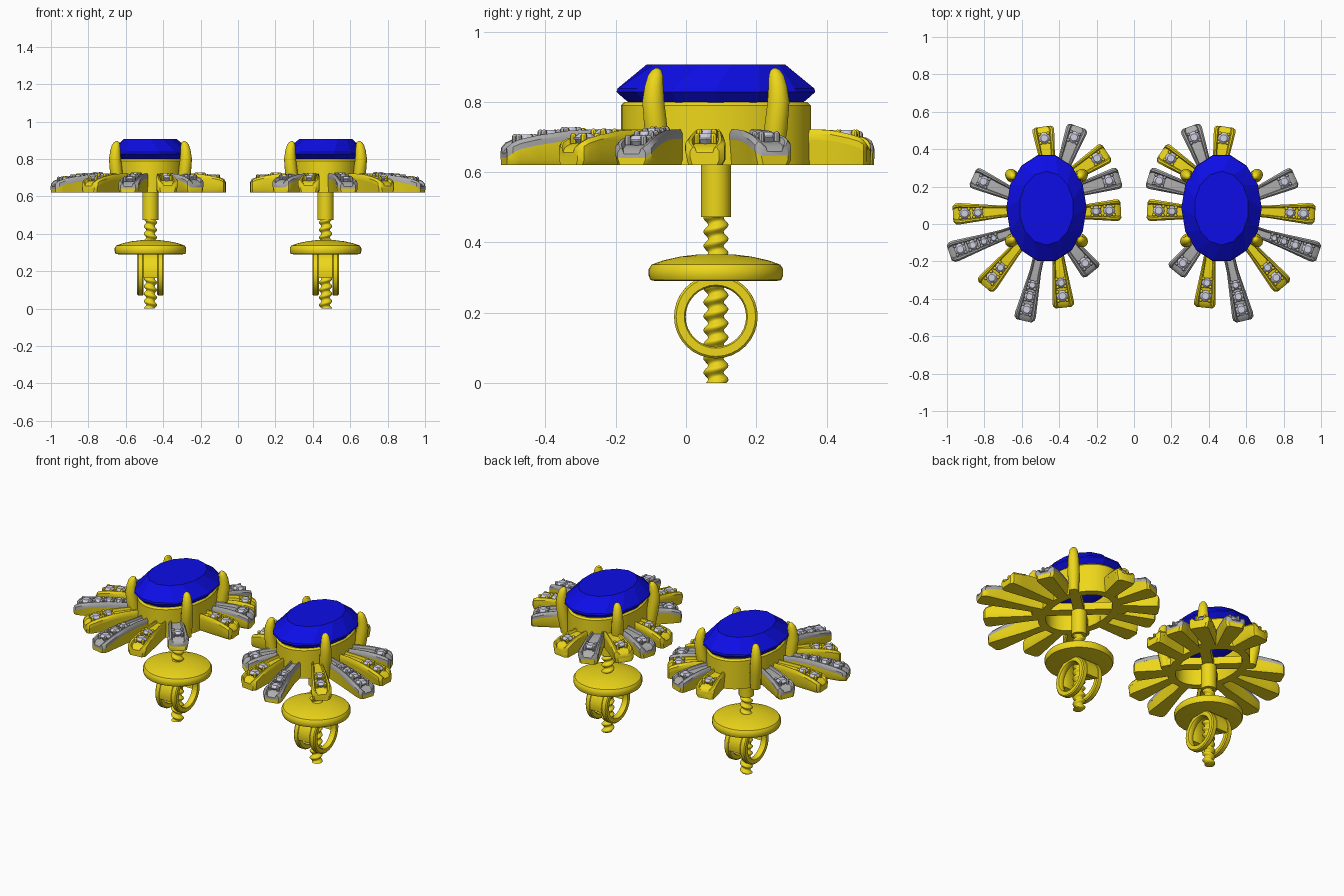
import bpy, math
from mathutils import Vector

if "Cube" in bpy.data.objects:
    bpy.data.objects.remove(bpy.data.objects["Cube"])

CX, CY = 0.468, 0.085          # centre of the right-hand earring


def material(name, rgb):
    m = bpy.data.materials.new(name)
    m.diffuse_color = (*rgb, 1)
    m.use_nodes = True
    m.node_tree.nodes["Principled BSDF"].inputs["Base Color"].default_value = m.diffuse_color
    return m


GOLD = material("gold", (0.85, 0.68, 0.01))
BLUE = material("blue_gem", (0.004, 0.004, 0.8))
SILVER = material("white_metal", (0.42, 0.42, 0.42))
CLEAR = material("clear_stone", (0.62, 0.62, 0.75))


def loft(parts, rings, closed=False):
    """Skin a list of equal point loops; ends are capped unless closed."""
    verts, faces = parts
    base, n, k = len(verts), len(rings[0]), len(rings)
    verts += [Vector(p) for r in rings for p in r]
    for i in range(k if closed else k - 1):
        a, b = base + i * n, base + (i + 1) % k * n
        faces += [(a + j, a + (j + 1) % n, b + (j + 1) % n, b + j) for j in range(n)]
    if not closed:
        faces.append(tuple(base + j for j in reversed(range(n))))
        faces.append(tuple(base + (k - 1) * n + j for j in range(n)))


def finish(name, parts, mat, smooth=35):
    """Make the object, then mirror it into the second earring."""
    me = bpy.data.meshes.new(name)
    me.from_pydata(*[parts[0], [], parts[1]])
    import bmesh
    bm = bmesh.new()
    bm.from_mesh(me)
    bmesh.ops.recalc_face_normals(bm, faces=bm.faces)
    bm.to_mesh(me)
    bm.free()
    me.materials.append(mat)
    if smooth:
        me.shade_smooth()
        me.set_sharp_from_angle(angle=math.radians(smooth))
    ob = bpy.data.objects.new(name, me)
    bpy.context.collection.objects.link(ob)
    mod = ob.modifiers.new("second_earring", 'MIRROR')
    mod.use_clip = mod.use_mirror_merge = False
    return ob


def oval(rx, ry, z, n=32, x=CX, y=CY, turn=0.0):
    return [(x + rx * math.cos(2 * math.pi * (i + turn) / n),
             y + ry * math.sin(2 * math.pi * (i + turn) / n), z) for i in range(n)]


# Central oval gem: flat table, crown, girdle and pavilion
gem = ([], [])
loft(gem, [oval(.215 * s, .29 * s, z, 14, turn=t) for s, z, t in
           [(.03, .665, 0), (.45, .715, 0), (.9, .803, 0), (1, .828, 0), (.99, .838, 0), (.68, .906, .5)]])
finish("centre_gem", gem, BLUE, 0)

# Oval bezel wall
wall = ([], [])
loft(wall, [oval(.195 + d, .27 + d, z, 40) for d, z in
            [(0, .62), (0, .79), (-.01, .80), (-.04, .80), (-.045, .79), (-.045, .62)]], True)
finish("bezel_wall", wall, GOLD)

# Four claws holding the gem
claws = ([], [])
for sx in (-1, 1):
    for sy in (-1, 1):
        loft(claws, [oval(r, r, z, 14, CX + sx * o, CY + sy * (o - .012)) for o, z, r in
                     [(.172, .62, .028), (.182, .72, .034), (.19, .80, .032), (.188, .845, .027),
                      (.184, .875, .022), (.181, .89, .014), (.18, .896, .004)]])
finish("claws", claws, GOLD)

# Crossed bars under the gem
bars = ([], [])
for s in (-1, 1):
    d = Vector((.165, s * .155, 0))
    w = Vector((-d.y, d.x, 0)).normalized() * .03
    c = Vector((CX, CY, .622))
    up = Vector((0, 0, .045))
    loft(bars, [[c + e - w, c + e + w, c + e + w + up, c + e - w + up] for e in (-d, d)])
finish("cross_bars", bars, GOLD)

# Petals: tip x, tip y, outward angle, length, number of stones
PETALS = [(.488, .52, 82, .20, 1), (.30, .522, 110, .25, 1), (.145, .385, 147, .22, 1),
          (.075, .25, 163, .24, 1), (.07, .075, 177, .25, 2), (.222, -.257, 231, .22, 1),
          (.376, -.447, 264, .29, 2), (.588, -.518, 283, .36, 3), (.80, -.335, 310, .32, 2),
          (.988, -.155, 341.5, .40, 4), (.968, .053, 357, .33, 2), (.862, .252, 24, .26, 1)]


def crest(s, length):
    return .722 - (.03 + .05 * max(0, length - .2)) * max(0, s - .25) ** 2 / .56


for i, (tx, ty, ang, length, count) in enumerate(PETALS):
    a = math.radians(ang)
    out, side = Vector((math.cos(a), math.sin(a), 0)), Vector((-math.sin(a), math.cos(a), 0))
    tip = Vector((tx, ty, 0))
    metal = SILVER if i % 2 else GOLD
    body_rings, cap_rings = [], []
    for s, pinch, dz in [(0, 1, 0), (.25, 1, 0), (.5, 1, 0), (.75, 1, 0), (.9, 1, 0), (.96, .93, .004), (1, .68, .014)]:
        w = (.061 - .031 * min(1, length * (1 - s) / .28)) * pinch
        zt = crest(s, length) - dz
        at = lambda u, z: tip + out * (length * (s - 1)) + side * (u * w) + Vector((0, 0, z))
        body_rings.append([at(-.85, .62), at(.85, .62), at(1, .635), at(1, zt - .028),
                           at(-1, zt - .028)])
        cap_rings.append([at(-1, zt - .03), at(1, zt - .03), at(1, zt - .012), at(.82, zt),
                          at(.66, zt - .002), at(.55, zt - .016), at(-.55, zt - .016),
                          at(-.66, zt - .002), at(-.82, zt), at(-1, zt - .012)])
    body, cap, stones = ([], []), ([], []), ([], [])
    loft(body, body_rings)
    loft(cap, cap_rings)
    # Small round stones and their bead claws along the channel
    for j in range(count):
        back = .062 + .075 * j - .004 * j * j
        p = tip - out * back
        r = .032 - .0035 * j
        z = crest(1 - back / length, length)
        loft(stones, [oval(r * k, r * k, z + h, 10, p.x, p.y, t) for k, h, t in
                      [(.5, -.025, 0), (1, -.008, 0), (1, -.004, 0), (.6, .008, .5)]])
        for q in range(4):
            b = p + (out * math.cos(math.pi * (q + .5) / 2)
                     + side * math.sin(math.pi * (q + .5) / 2)) * r * 1.05
            loft(cap, [oval(k, k, z + h, 8, b.x, b.y) for k, h in
                       [(.009, -.02), (.009, .002), (.006, .007), (.002, .009)]])
    finish(f"petal_body_{i + 1}", body, GOLD)
    finish(f"petal_top_{i + 1}", cap, metal)
    finish(f"petal_stones_{i + 1}", stones, CLEAR, 0)

# Plain upper post
post = ([], [])
loft(post, [oval(r, r, z, 24) for r, z in [(.043, .473), (.043, .65)]])
finish("post", post, GOLD)

# Threaded screw
screw, N = ([], []), 20
rings = []
for i in range(97):
    z = .48 * i / 96
    ring = []
    for j in range(N):
        t = 2 * math.pi * j / N
        r = .029 + .007 * math.cos(2 * math.pi * z / .04 - t)
        ring.append((CX + r * math.cos(t), CY + r * math.sin(t), z))
    rings.append(ring)
loft(screw, rings)
finish("screw_thread", screw, GOLD, 60)

# Domed backing disc
disc = ([], [])
loft(disc, [oval(r, r, z, 40) for r, z in
            [(.17, .29), (.186, .293), (.191, .305), (.191, .325), (.183, .337), (.15, .349),
             (.1, .360), (.05, .366), (.035, .366)]])
finish("backing_disc", disc, GOLD)


# Finger loop: two full rims with a bridging band open at the bottom for the screw
def hoop(parts, x0, x1, a0, a1, n, closed):
    sec = [(x0, .09), (x0, .113), (x0 + .006, .119), (x1 - .006, .119), (x1, .113), (x1, .09),
           (x1 - .006, .086), (x0 + .006, .086)]
    rings = []
    for i in range(n):
        t = math.radians(a0 + (a1 - a0) * i / (n if closed else n - 1))
        rings.append([(CX + x, CY + r * math.cos(t), .189 + r * math.sin(t)) for x, r in sec])
    loft(parts, rings, closed)


loop = ([], [])
hoop(loop, -.071, -.036, 0, 360, 32, True)
hoop(loop, .036, .071, 0, 360, 32, True)
hoop(loop, -.044, .044, -12, 192, 20, False)
finish("finger_loop", loop, GOLD)
